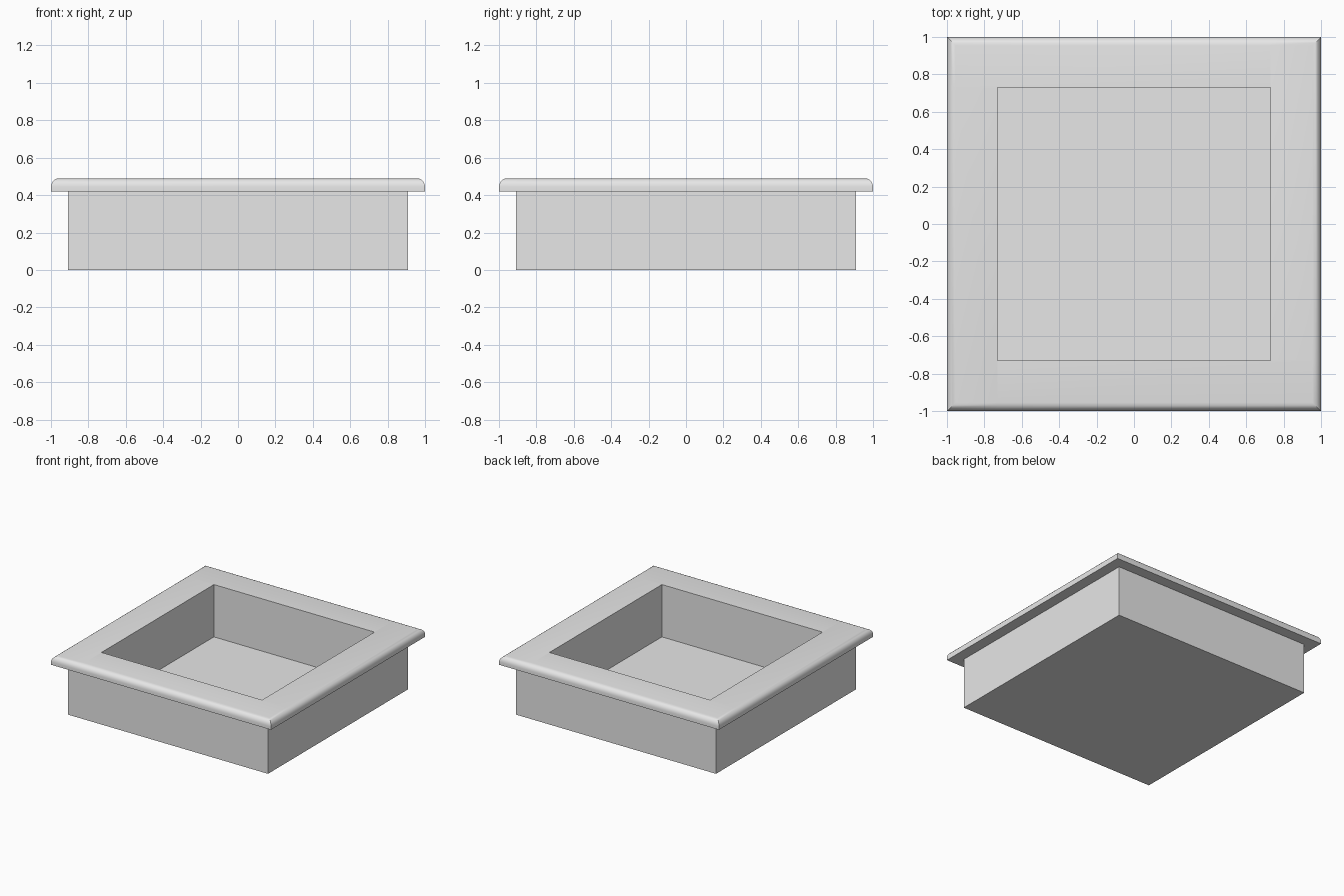
import bpy, bmesh, math
from mathutils import Matrix, Vector

if "Cube" in bpy.data.objects:
    bpy.data.objects.remove(bpy.data.objects["Cube"])

grey = bpy.data.materials.new("plain grey")
grey.diffuse_color = (0.8, 0.8, 0.8, 1)
grey.use_nodes = True
grey.node_tree.nodes["Principled BSDF"].inputs["Base Color"].default_value = grey.diffuse_color

OUT, INN, RIM = 0.91, 0.73, 1.0      # wall outside, wall inside, rim outside
Z = [0, 0.06, 0.24, 0.42, 0.49]      # base, lower boards, upper boards, rim


def board(name, lo, hi, turns=0, round_outer=False):
    """Box from corner lo to corner hi, turned by quarter turns about z."""
    lo, hi = Vector(lo), Vector(hi)
    bm = bmesh.new()
    bmesh.ops.create_cube(bm, size=1)
    for v in bm.verts:
        v.co = (lo + hi) / 2 + Vector(a * b for a, b in zip(v.co, hi - lo))
    if round_outer:
        # round the top edges lying on the outside of the rim
        edges = [e for e in bm.edges
                 if all(v.co.z > hi.z - 1e-4 for v in e.verts)
                 and any(all(abs(abs(v.co[i]) - RIM) < 1e-4 for v in e.verts)
                         for i in (0, 1))]
        bmesh.ops.bevel(bm, geom=edges, offset=0.045, offset_type='OFFSET',
                        segments=5, profile=0.5, affect='EDGES')
    bm.transform(Matrix.Rotation(turns * math.pi / 2, 4, 'Z'))
    bmesh.ops.recalc_face_normals(bm, faces=bm.faces)
    me = bpy.data.meshes.new(name)
    bm.to_mesh(me)
    bm.free()
    me.materials.append(grey)
    ob = bpy.data.objects.new(name, me)
    bpy.context.collection.objects.link(ob)
    if round_outer:
        bpy.ops.object.select_all(action='DESELECT')
        ob.select_set(True)
        bpy.context.view_layer.objects.active = ob
        bpy.ops.object.shade_smooth_by_angle(angle=math.radians(35))
    return ob


# floor panel
board("floor_panel", (-OUT, -OUT, Z[0]), (OUT, OUT, Z[1]))

# walls and rim: boards chase each other round the square, alternating by layer
for k, side in enumerate(("front", "right", "back", "left")):
    for layer, x0, x1, z0, z1 in (("lower", -OUT, INN, Z[1], Z[2]),
                                  ("upper", -INN, OUT, Z[2], Z[3])):
        # left and right walls are made of two half boards
        cuts = [x0, (x0 + x1) / 2, x1] if k % 2 else [x0, x1]
        for i in range(len(cuts) - 1):
            board(f"{side}_{layer}_board_{i + 1}", (cuts[i], -OUT, z0),
                  (cuts[i + 1], -INN, z1), k)
    board(f"{side}_rim_board", (-INN, -RIM, Z[3]), (RIM, -INN, Z[4]), k, True)
